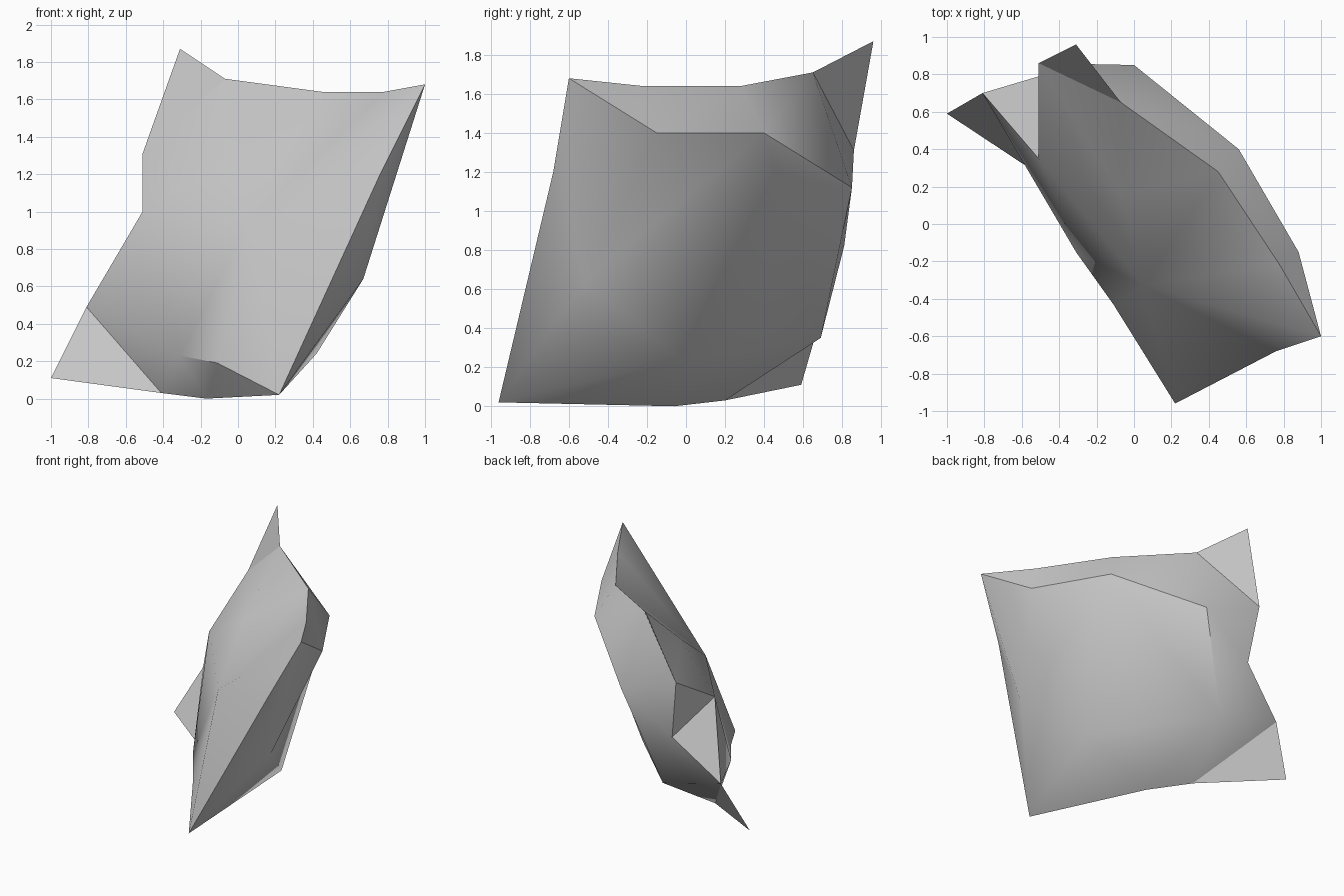
import bpy
import bmesh
import math

cube = bpy.data.objects.get("Cube")
if cube:
    bpy.data.objects.remove(cube, do_unlink=True)

# One plain grey cloth
cloth = bpy.data.materials.new("grey_cloth")
cloth.use_nodes = True
cloth.diffuse_color = (0.6, 0.6, 0.6, 1)
bsdf = cloth.node_tree.nodes["Principled BSDF"]
bsdf.inputs["Base Color"].default_value = (0.6, 0.6, 0.6, 1)
bsdf.inputs["Roughness"].default_value = 0.8

# Seam corners and seam folds
points = {
    "foot": (.22, -.96, .02), "shoulder": (1, -.6, 1.68),
    "peak": (-.31, .96, 1.87), "tail": (-1, .59, .11),
    "base_mid": (-.17, -.06, 0), "base_fold": (-.41, .2, .03),
    "side_low": (-.81, .7, .49), "side_high": (-.51, .86, 1.31),
    "top_a": (-.07, .65, 1.71), "top_b": (.45, .28, 1.64),
    "top_c": (.78, -.22, 1.64), "right_mid": (.76, -.68, 1.2),
    # Front panel folds
    "dent": (-.51, .35, 1.0), "belly": (.05, -.33, .93),
    "chest": (-.06, .15, 1.28), "lip_a": (-.31, -.15, .23),
    "lip_b": (-.11, -.43, .19),
    # Back panel folds
    "back_a": (.88, -.15, 1.4), "back_b": (.56, .4, 1.4),
    "back_c": (0, .85, 1.12), "back_d": (-.44, .81, .82),
    "back_e": (-.27, .69, .35), "back_f": (.42, -.03, .24),
    "back_g": (.67, -.52, .64),
}


def fan(centre, rim):
    """Triangles from a centre fold to each stretch of its rim."""
    rim = rim.split()
    return [(centre, a, b) for a, b in zip(rim, rim[1:])]


def panels(text):
    return [tuple(line.split()) for line in text.strip().splitlines()]


def make_cloth(name, faces):
    bm = bmesh.new()
    verts = {}
    for face in faces:
        for key in face:
            if key not in verts:
                verts[key] = bm.verts.new(points[key])
        bm.faces.new([verts[key] for key in face])
    bmesh.ops.triangulate(bm, faces=[f for f in bm.faces if len(f.verts) > 3])
    if len(faces) > 1:
        bmesh.ops.recalc_face_normals(bm, faces=bm.faces)
    mesh = bpy.data.meshes.new(name)
    bm.to_mesh(mesh)
    bm.free()
    mesh.materials.append(cloth)
    obj = bpy.data.objects.new(name, mesh)
    bpy.context.collection.objects.link(obj)
    bpy.ops.object.select_all(action="DESELECT")
    obj.select_set(True)
    bpy.context.view_layer.objects.active = obj
    bpy.ops.object.shade_smooth_by_angle(angle=math.radians(40))


# Front panel
front = fan("belly", "foot right_mid shoulder top_c top_b chest dent "
                     "lip_a lip_b foot")
front += fan("chest", "top_b top_a side_high dent")
front += [("dent", "side_low", "lip_a")]

# Underside between the front lip and the bottom seam
under = fan("lip_a", "side_low base_fold base_mid lip_b")
under += [("base_mid", "foot", "lip_b")]

# Back panel with its border strips
back = panels("""
back_a back_b back_f back_g
back_b back_c back_d back_e back_f
shoulder top_c back_a
top_c top_b back_b back_a
base_mid base_fold back_e back_f
top_a side_high back_c
""")
back += fan("back_b", "top_b top_a back_c")
back += fan("back_g", "back_f foot right_mid shoulder back_a")
back += [("back_f", "foot", "base_mid")]
back += fan("back_d", "back_c side_high dent side_low back_e")
back += [("back_e", "base_fold", "side_low")]

make_cloth("cushion_body", front + under + back)

# Thin pinched corners
make_cloth("lower_corner_flap", [("side_low", "tail", "base_fold")])
make_cloth("upper_corner_flap", [("peak", "side_high", "top_a")])
